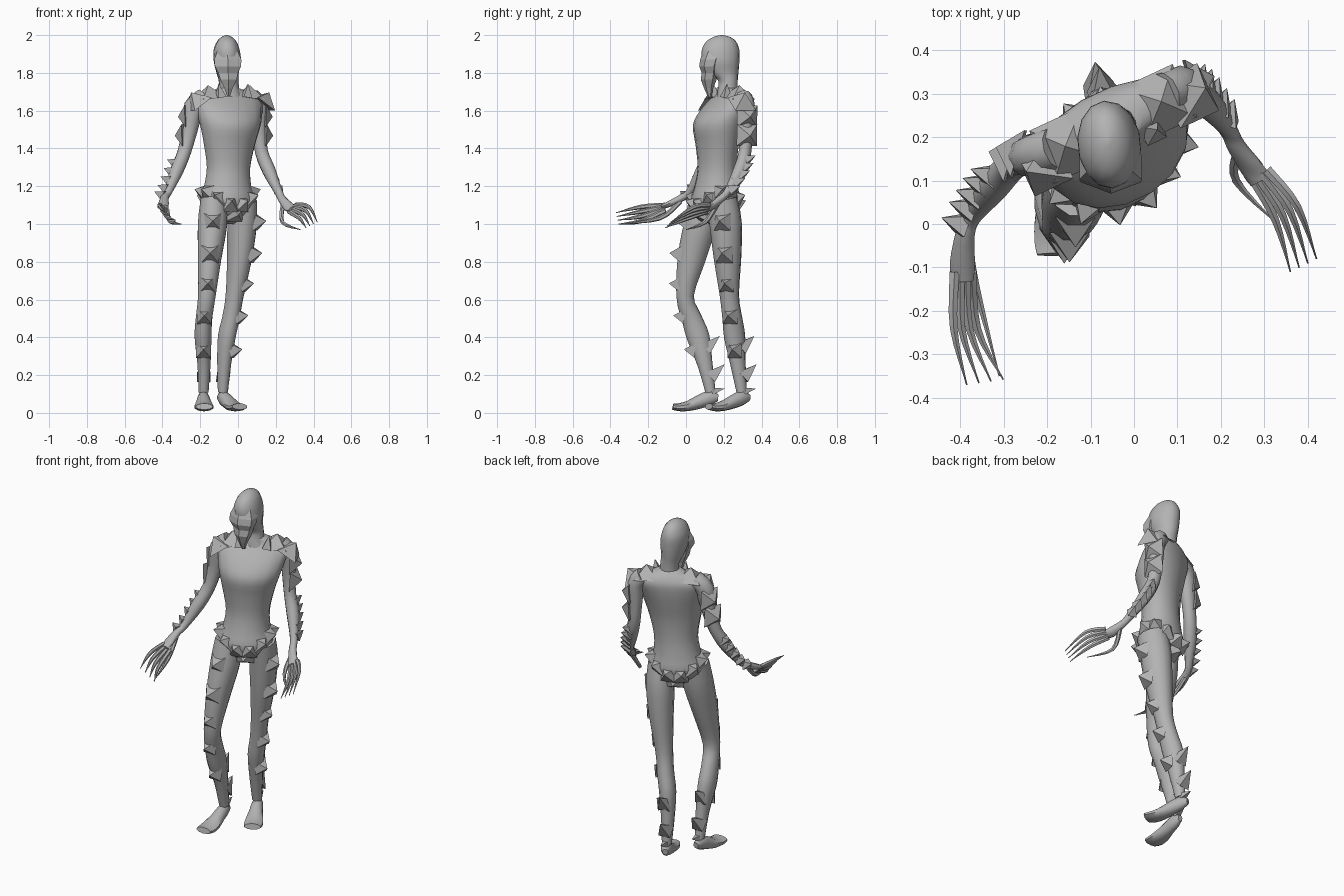
import bpy, bmesh, math
from mathutils import Vector, Matrix

if "Cube" in bpy.data.objects:
    bpy.data.objects.remove(bpy.data.objects["Cube"])

stone = bpy.data.materials.new("stone_grey")
stone.use_nodes = True
GREY = (0.45, 0.45, 0.45, 1)
stone.diffuse_color = GREY
stone.node_tree.nodes["Principled BSDF"].inputs["Base Color"].default_value = GREY


def finish(name, bm, angle):
    mesh = bpy.data.meshes.new(name)
    bmesh.ops.recalc_face_normals(bm, faces=bm.faces)
    bm.to_mesh(mesh)
    bm.free()
    ob = bpy.data.objects.new(name, mesh)
    bpy.context.collection.objects.link(ob)
    mesh.materials.append(stone)
    if angle:
        bpy.ops.object.select_all(action='DESELECT')
        bpy.context.view_layer.objects.active = ob
        ob.select_set(True)
        bpy.ops.object.shade_smooth_by_angle(angle=math.radians(angle))


def smooth_rows(rows, steps):
    """Catmull-Rom interpolation of x, y, z, half width, half depth."""
    rows = [Vector(r) for r in rows]
    ext = [rows[0]] + rows + [rows[-1]]
    out = []
    for a, b, c, d in zip(ext, ext[1:], ext[2:], ext[3:]):
        for k in range(steps):
            t = k / steps
            out.append(0.5 * (2 * b + (c - a) * t + (2 * a - 5 * b + 4 * c - d) * t ** 2
                              + (3 * b - a - 3 * c + d) * t ** 3))
    return out + [rows[-1]]


def loft(name, rows, front=(0, -1, 0), sides=12, steps=3, angle=50, level=False):
    """Tube of elliptical rings along a path."""
    bm = bmesh.new()
    rows = smooth_rows(rows, steps)
    pts = [Vector(r[:3]) for r in rows]
    rings = []
    for i, r in enumerate(rows):
        t = (pts[min(i + 1, len(pts) - 1)] - pts[max(i - 1, 0)]).normalized()
        if level:
            t = Vector((0, 0, 1))
        side = t.cross(Vector(front)).normalized()
        up = side.cross(t)
        ring = []
        for k in range(sides):
            a = math.tau * (k + 0.5) / sides
            ring.append(bm.verts.new(pts[i] + side * math.cos(a) * max(r[3], 0.002)
                                     + up * math.sin(a) * max(r[4], 0.002)))
        rings.append(ring)
    for lo, hi in zip(rings, rings[1:]):
        for k in range(sides):
            j = (k + 1) % sides
            bm.faces.new((lo[k], lo[j], hi[j], hi[k]))
    bm.faces.new(rings[0])
    bm.faces.new(rings[-1])
    finish(name, bm, angle)


def spikes(name, items):
    """Square-based spikes, each (base point, direction, radius, height)."""
    bm = bmesh.new()
    turn = Matrix.Rotation(math.pi / 4, 4, 'Z')
    for base, way, rad, height in items:
        way = Vector(way).normalized()
        aim = way.to_track_quat('Z', 'Y').to_matrix().to_4x4()
        m = Matrix.Translation(Vector(base) + way * height / 2) @ aim @ turn
        bmesh.ops.create_cone(bm, cap_ends=True, segments=4, radius1=rad, radius2=0, depth=height, matrix=m)
    finish(name, bm, 0)


YAW = math.radians(25)
ACROSS = Vector((math.cos(YAW), math.sin(YAW), 0))
FACING = Vector((math.sin(YAW), -math.cos(YAW), 0))

# Torso, head and face mask
loft("torso", [(-.045, .15, 1.0, .02, .03), (-.05, .15, 1.05, .09, .09), (-.055, .155, 1.12, .15, .125),
               (-.055, .16, 1.2, .13, .112), (-.05, .165, 1.3, .12, .1), (-.045, .165, 1.42, .142, .108),
               (-.04, .17, 1.52, .168, .125), (-.045, .195, 1.59, .185, .112), (-.05, .225, 1.65, .19, .085),
               (-.05, .235, 1.69, .13, .06), (-.05, .22, 1.72, .055, .05)], FACING, 16, level=True)
loft("head", [(-.045, .22, 1.64, .09, .06), (-.045, .22, 1.70, .056, .054), (-.05, .222, 1.76, .053, .052),
              (-.055, .2, 1.80, .059, .078), (-.056, .185, 1.86, .072, .098), (-.06, .183, 1.92, .069, .1),
              (-.06, .186, 1.965, .052, .08), (-.06, .19, 1.99, .028, .045), (-.06, .19, 2.0, .004, .006)],
     (.1, -1, 0), 14, level=True)
loft("face_mask", [(-.05, .125, 1.675, .008, .01), (-.05, .12, 1.72, .026, .025), (-.05, .12, 1.765, .05, .042),
                   (-.052, .125, 1.80, .06, .042), (-.053, .122, 1.835, .08, .052), (-.054, .13, 1.87, .083, .055),
                   (-.056, .15, 1.92, .06, .058)], (0, -1, 0), 6, 1, 0, level=True)

# Legs and feet
RIGHT_LEG = [(-.13, .10, 1.13, .07, .085), (-.135, .075, 1.0, .08, .088), (-.15, .03, .82, .064, .077),
             (-.165, -.005, .62, .048, .048), (-.18, .03, .5, .045, .055), (-.185, .065, .4, .046, .062),
             (-.18, .1, .26, .036, .042), (-.182, .13, .11, .027, .028)]
LEFT_LEG = [(.03, .19, 1.13, .07, .085), (.022, .21, 1.0, .078, .088), (.008, .22, .82, .066, .075),
            (-.018, .23, .62, .048, .052), (-.038, .245, .5, .046, .054), (-.06, .258, .4, .046, .058),
            (-.073, .275, .26, .037, .042), (-.08, .295, .11, .027, .028)]
loft("right_leg", RIGHT_LEG)
loft("left_leg", LEFT_LEG, FACING)


def foot(name, ankle, way):
    ankle, way = Vector(ankle), Vector(way).normalized()
    shape = [(-.04, .08, .015, .018), (0, .08, .03, .038), (.06, .058, .038, .036), (.12, .036, .05, .027),
             (.17, .03, .052, .021), (.2, .034, .046, .017)]
    rows = [(*(ankle + way * d).xy, z, a, b) for d, z, a, b in shape]
    loft(name, rows, (0, 0, 1), 10, 2)


foot("right_foot", (-.183, .13, 0), (.02, -1, 0))
foot("left_foot", (-.08, .3, 0), (.45, -.9, 0))

# Arms, palms and long clawed fingers
RIGHT_ARM = [(-.18, .175, 1.67, .05, .05), (-.232, .157, 1.62, .05, .055), (-.255, .15, 1.5, .038, .042),
             (-.285, .13, 1.38, .034, .036), (-.325, .085, 1.28, .036, .036), (-.37, .02, 1.17, .02, .022),
             (-.388, -.02, 1.14, .02, .022), (-.395, -.09, 1.105, .016, .029), (-.395, -.13, 1.09, .01, .026)]
LEFT_ARM = [(.07, .3, 1.67, .05, .05), (.108, .315, 1.62, .05, .05), (.112, .318, 1.5, .037, .04),
            (.125, .312, 1.38, .033, .036), (.165, .283, 1.28, .035, .036), (.215, .22, 1.17, .02, .022),
            (.235, .18, 1.13, .02, .022), (.27, .13, 1.09, .018, .03), (.29, .1, 1.08, .012, .026)]
loft("right_arm", RIGHT_ARM, (1, 0, .1), 10)
loft("left_arm", LEFT_ARM, (1, -.3, .1), 10)


def finger(name, root, bend, tip):
    loft(name, [(*root, .013, .013), (*bend, .01, .012), (*tip, .001, .001)], (0, 0, 1), 6, 4)


for i in range(4):
    finger("right_finger", (-.413 + i * .013, -.11, 1.10 - i * .01), (-.415 + i * .018, -.24, 1.09 - i * .025),
           (-.385 + i * .028, -.37 + i * .004, 1.06 - i * .02))
    finger("left_finger", (.27 + i * .012, .11 + i * .005, 1.065 + i * .012),
           (.325 + i * .017, .01 + i * .01, 1.03 + i * .02), (.36 + i * .02, -.11 + i * .01, .98 + i * .01))
finger("right_thumb", (-.385, -.03, 1.12), (-.365, -.14, 1.03), (-.31, -.35, 1.0))
finger("left_thumb", (.24, .17, 1.11), (.235, .1, 1.01), (.33, .0, .97))


# Spikes follow a limb at a given height
def at_height(limb, z):
    for p, q in zip(limb, limb[1:]):
        if p[2] >= z >= q[2]:
            return Vector(p).lerp(Vector(q), (p[2] - z) / (p[2] - q[2]))


def limb_spikes(name, limb, heights, way, rad, height, lift=0, depth=.6):
    way = Vector(way).normalized()
    items = []
    for z in heights:
        row = at_height(limb, z)
        base = Vector(row[:3]) + way * row[4] * depth
        items.append((base, way + Vector((0, 0, lift)), rad, height))
    spikes(name, items)


for side, leg, way, back in (("right", RIGHT_LEG, (0, -1, 0), (0, 1, 0)),
                             ("left", LEFT_LEG, (1, -.25, 0), (-.15, 1, 0))):
    limb_spikes(side + "_leg_spikes", leg, (1.01, .84), way, .065, .065, .1, .75)
    limb_spikes(side + "_shin_spikes", leg, (.68, .51, .33), way, .055, .06, .1, .65)
    limb_spikes(side + "_calf_spikes", leg, (.34, .19), back, .05, .1, .9, .45)
    limb_spikes(side + "_heel_spike", leg, (.115,), back, .028, .07, .2, .3)

for side, arm, way in (("right", RIGHT_ARM, (-1, .3, 0)), ("left", LEFT_ARM, (.9, .3, 0))):
    limb_spikes(side + "_upper_arm_spikes", arm, (1.57, 1.47), way, .08, .055, -.05, .5)
for side, arm, way, heights in (("right", RIGHT_ARM, (-1, .35, 0), (1.32, 1.275, 1.23, 1.185, 1.15)),
                                ("left", LEFT_ARM, (.3, .9, 0), (1.34, 1.3, 1.26, 1.22, 1.18))):
    limb_spikes(side + "_forearm_spikes", arm, heights, way, .036, .06, .4, .45)

# Shoulder spikes on both ends of the shoulder line
shoulder = Vector((-.05, .235, 0))
items = []
for s in (-1, 1):
    for d, ahead, z, lean, rad, height in ((.075, .06, 1.67, .15, .035, .075), (.115, .005, 1.665, .1, .095, .07),
                                           (.185, .02, 1.635, .7, .085, .075)):
        base = shoulder + ACROSS * s * d + FACING * ahead + Vector((0, 0, z))
        items.append((base, ACROSS * s * lean + Vector((0, 0, 1)), rad, height))
spikes("shoulder_spikes", items)

# Belt of spikes dipping at the front and back
items = []
for i in range(12):
    a = math.tau * (i + .5) / 12
    out = ACROSS * math.cos(a) + FACING * math.sin(a)
    dip = .07 * math.sin(a) ** 2
    pos = Vector((-.055, .157, 1.17 - dip)) + ACROSS * math.cos(a) * .118 + FACING * math.sin(a) * .098
    items.append((pos, out + Vector((0, 0, .3)), .062, .065))
for s in (-1, 1):
    pos = Vector((-.05, .157, 1.06)) + FACING * s * .075
    items.append((pos, FACING * s - Vector((0, 0, .25)), .07, .055))
spikes("hip_spikes", items)
